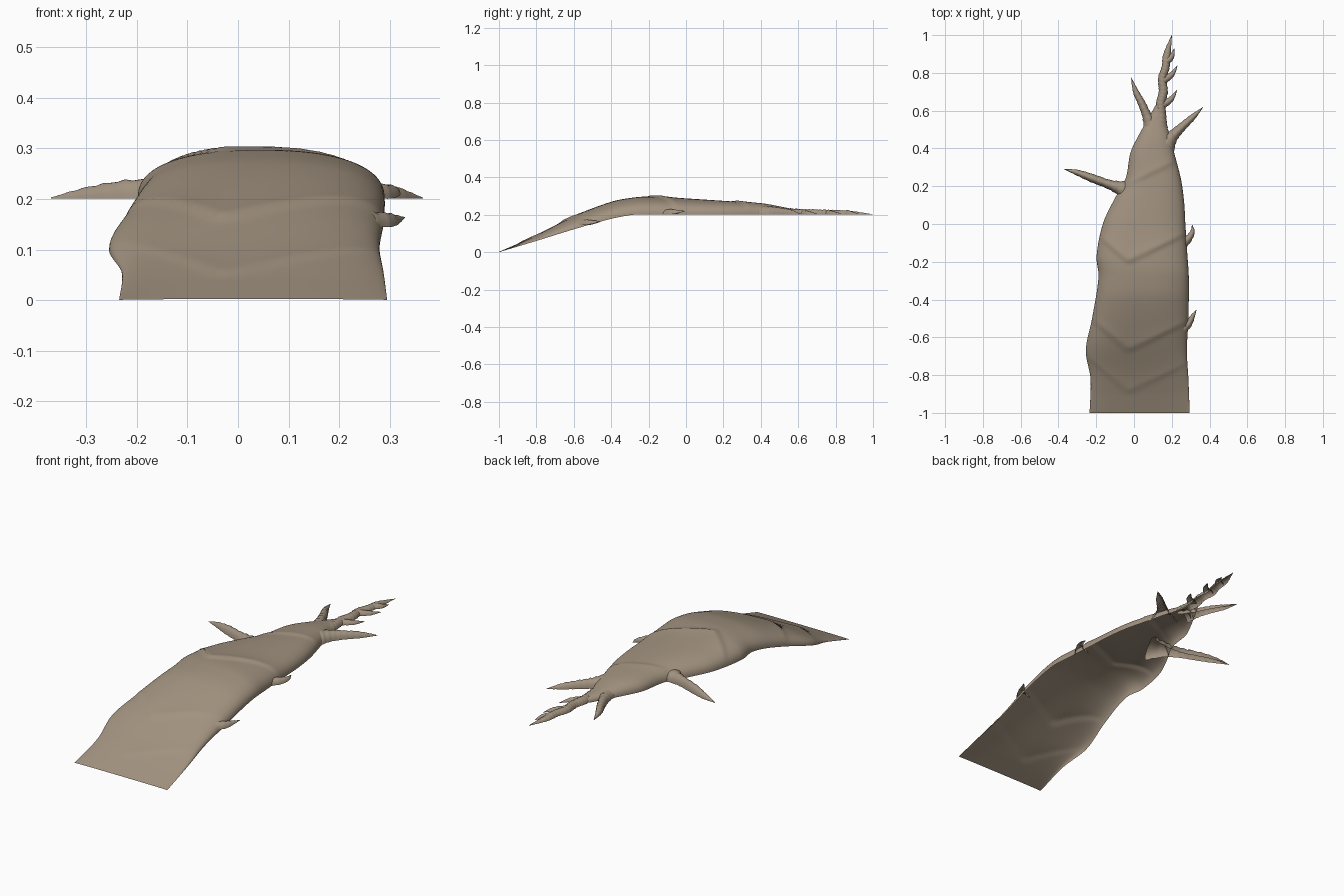
import bpy
import math
from mathutils import Vector

cube = bpy.data.objects.get("Cube")
if cube:
    bpy.data.objects.remove(cube, do_unlink=True)

bark = bpy.data.materials.new("dry_brown")
bark.use_nodes = True
bark.diffuse_color = (0.36, 0.29, 0.215, 1)
shader = bark.node_tree.nodes["Principled BSDF"]
shader.inputs["Base Color"].default_value = bark.diffuse_color
shader.inputs["Roughness"].default_value = 0.9


def curve(keys, t):
    """Smooth interpolation through (t, a, b, ...) rows."""
    i = 0
    while i < len(keys) - 2 and t > keys[i + 1][0]:
        i += 1
    p, q = keys[i], keys[i + 1]
    before, after = keys[max(i - 1, 0)], keys[min(i + 2, len(keys) - 1)]
    span = q[0] - p[0]
    u = min(max((t - p[0]) / span, 0), 1)
    out = []
    for k in range(1, len(p)):
        m = (q[k] - before[k]) / (q[0] - before[0]) * span
        n = (after[k] - p[k]) / (after[0] - p[0]) * span
        out.append((2*u**3 - 3*u*u + 1) * p[k] + (u**3 - 2*u*u + u) * m
                   + (3*u*u - 2*u**3) * q[k] + (u**3 - u*u) * n)
    return out


def add_sheet(name, rows):
    """Skin rows of points as an open smooth shell."""
    n = len(rows[0])
    verts = [p for row in rows for p in row]
    faces = [(r*n + c, r*n + c + 1, (r+1)*n + c + 1, (r+1)*n + c)
             for r in range(len(rows) - 1) for c in range(n - 1)]
    mesh = bpy.data.meshes.new(name)
    mesh.from_pydata(verts, [], faces)
    mesh.materials.append(bark)
    for poly in mesh.polygons:
        poly.use_smooth = True
    obj = bpy.data.objects.new(name, mesh)
    bpy.context.collection.objects.link(obj)
    return obj


# Body outline: y, right edge x, left edge x
outline = [(-1, -.235, .295), (-.82, -.23, .288), (-.67, -.255, .28),
           (-.5, -.222, .288), (-.28, -.188, .29), (-.17, -.198, .283),
           (0, -.165, .272), (.12, -.11, .265), (.24, -.045, .248),
           (.38, -.018, .212), (.47, .025, .19), (.55, .07, .165), (.63, .115, .16)]
# Body heights: y, rim z, crest z
heights = [(-1, 0, .002), (-.8, .06, .095), (-.6, .122, .195), (-.4, .178, .272),
           (-.28, .2, .295), (-.2, .201, .3), (0, .201, .29), (.25, .201, .274),
           (.42, .201, .262), (.55, .201, .238), (.63, .201, .225)]


def ridge(x, y):
    """Overlapping chevron folds across the back."""
    lift = 0
    for tip, size in ((-.88, .004), (-.66, .007), (-.19, .009), (.22, .006)):
        slope = .48 if x > -.03 else .85
        d = y - tip - slope * abs(x + .03)
        lift += size * (math.exp(-(d / .018)**2) if d < 0 else math.exp(-d / .05))
    return lift


rows = []
STEPS, ACROSS = 150, 48
for i in range(STEPS + 1):
    y = -1 + 1.63 * i / STEPS
    xa, xb = curve(outline, y)
    low, high = curve(heights, y)
    row = []
    for j in range(ACROSS + 1):
        a = math.pi * (1 - j / ACROSS)
        c, s = math.cos(a), max(math.sin(a), 0)
        x = (xa + xb) / 2 + (xb - xa) / 2 * math.copysign(abs(c)**.83, c)
        rise = s**.83
        fade = min(1, (y + 1) / .1) * rise
        row.append((x, y, low + (high - low) * rise + (ridge(x, y) - .003) * fade))
    rows.append(row)
add_sheet("body", rows)


def add_spike(name, path, steps=28, wobble=.06):
    """Half-round hollow spike; path rows are x, y, rim z, half width, height."""
    keys = [(k, *p) for k, p in enumerate(path)]
    last = len(path) - 1
    rows = []
    for i in range(steps + 1):
        t = last * i / steps
        x, y, z, w, h = curve(keys, t)
        q, p = curve(keys, min(t + .05, last)), curve(keys, max(t - .05, 0))
        along = Vector((q[0] - p[0], q[1] - p[1], 0)).normalized()
        side = Vector((along.y, -along.x, 0))
        rough = 1 + wobble * math.sin(i * 2.3)
        row = []
        for j in range(13):
            a = math.pi * (1 - j / 12)
            row.append(Vector((x, y, z)) + side * w * math.cos(a) * rough
                       + Vector((0, 0, max(h, 0) * math.sin(a) * rough)))
        rows.append(row)
    return add_sheet(name, rows)


# Large thorns flaring out of the body
add_spike("right_thorn", [(.02, .15, .201, .1, .055), (-.06, .185, .201, .045, .046),
          (-.13, .209, .201, .025, .04), (-.22, .242, .201, .022, .036),
          (-.3, .272, .201, .015, .022), (-.37, .29, .201, .001, .002)])
add_spike("left_thorn", [(.15, .4, .201, .07, .05), (.2, .46, .201, .034, .042),
          (.25, .51, .201, .023, .035), (.31, .565, .201, .016, .024),
          (.365, .618, .201, .001, .002)])
add_spike("rear_thorn", [(.1, .49, .201, .05, .035), (.07, .57, .201, .026, .032),
          (.04, .64, .201, .02, .028), (.01, .7, .201, .015, .02),
          (-.015, .775, .201, .001, .002)])

# Wavy tail with side barbs
add_spike("tail", [(.125, .5, .201, .06, .04), (.143, .57, .201, .028, .03),
          (.142, .64, .201, .025, .029), (.155, .7, .201, .024, .027),
          (.15, .77, .201, .022, .025), (.167, .83, .201, .021, .023),
          (.175, .9, .201, .019, .017), (.2, 1, .201, .001, .001)], 60)
barbs = [(.15, .63, .228, .71), (.155, .76, .23, .84), (.17, .86, .213, .93)]
for k, (x, y, tx, ty) in enumerate(barbs):
    add_spike(f"tail_barb_{k + 1}", [(x, y, .201, .022, .024),
              ((x + tx) / 2 + .008, (y + ty) / 2 - .008, .201, .014, .016),
              (tx, ty, .201, .001, .001)], 12)

# Small hooked barbs at the end of the folds on the left rim
for name, y, z in (("front_barb", -.54, .145), ("middle_barb", -.09, .201)):
    add_spike(name, [(.255, y - .01, z, .035, .03), (.29, y + .015, z, .02, .028),
              (.31, y + .05, z + .008, .012, .016),
              (.33 if y < -.3 else .308, y + .085, z + .018, .001, .001)], 12)
